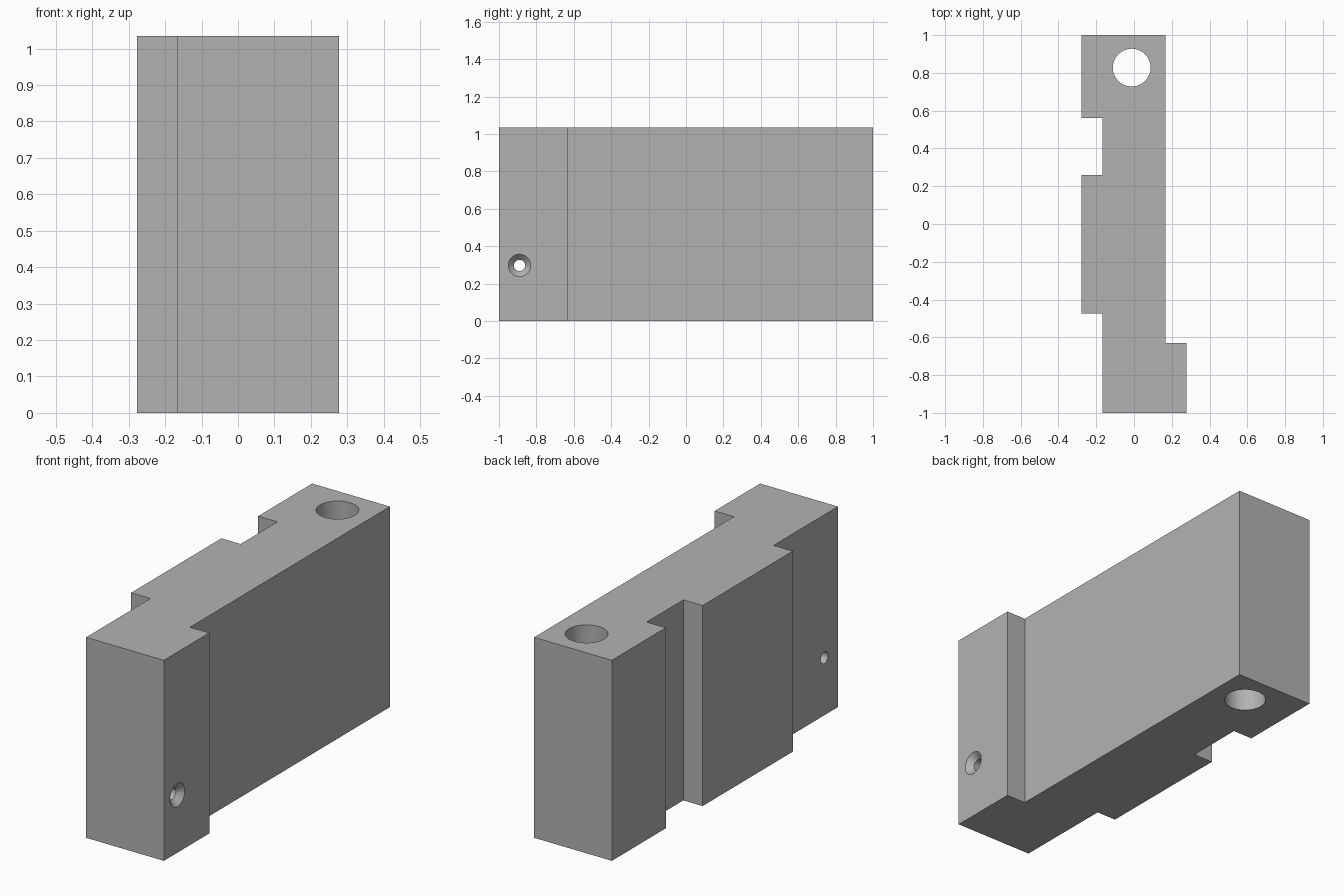
import bpy
import bmesh
from math import pi
from mathutils import Matrix, Vector

cube = bpy.data.objects.get("Cube")
if cube:
    bpy.data.objects.remove(cube, do_unlink=True)

HEIGHT = 1.035

grey = bpy.data.materials.new("plain grey")
grey.use_nodes = True
colour = (0.45, 0.45, 0.45, 1)
grey.diffuse_color = colour
grey.node_tree.nodes["Principled BSDF"].inputs["Base Color"].default_value = colour


def make_object(name, bm):
    mesh = bpy.data.meshes.new(name)
    bmesh.ops.recalc_face_normals(bm, faces=bm.faces)
    bm.to_mesh(mesh)
    bm.free()
    mesh.materials.append(grey)
    obj = bpy.data.objects.new(name, mesh)
    bpy.context.collection.objects.link(obj)
    return obj


def cutter(name, centre, r1, r2, depth, turn=Matrix()):
    """Round cutter along z, turned and moved to its centre."""
    bm = bmesh.new()
    bmesh.ops.create_cone(bm, cap_ends=True, segments=64, radius1=r1, radius2=r2,
                          depth=depth, matrix=Matrix.Translation(Vector(centre)) @ turn)
    obj = make_object(name, bm)
    obj.hide_render = True
    obj.hide_set(True)
    return obj


# Block: stepped outline extruded upward
outline = [(-0.167, -1), (0.277, -1), (0.277, -0.63), (0.167, -0.63), (0.167, 1),
           (-0.277, 1), (-0.277, 0.56), (-0.167, 0.56), (-0.167, 0.26),
           (-0.277, 0.26), (-0.277, -0.475), (-0.167, -0.475)]
bm = bmesh.new()
base = bm.faces.new([bm.verts.new((x, y, 0)) for x, y in outline])
top = bmesh.ops.extrude_face_region(bm, geom=[base])["geom"]
bmesh.ops.translate(bm, vec=(0, 0, HEIGHT),
                    verts=[v for v in top if isinstance(v, bmesh.types.BMVert)])
block = make_object("stepped_block", bm)

# Vertical bore, cross screw hole and its countersink
sideways = Matrix.Rotation(pi / 2, 4, "Y")
cutters = [
    cutter("vertical_bore", (-0.012, 0.828, HEIGHT / 2), 0.1, 0.1, 2),
    cutter("screw_hole", (0, -0.89, 0.297), 0.03, 0.03, 1, sideways),
    cutter("countersink", (0.267, -0.89, 0.297), 0.03, 0.07, 0.04, sideways),
]
for tool in cutters:
    cut = block.modifiers.new(tool.name, "BOOLEAN")
    cut.operation = "DIFFERENCE"
    cut.solver = "EXACT"
    cut.object = tool

# Apply the cuts, then smooth only the round walls
bpy.context.view_layer.objects.active = block
block.select_set(True)
for tool in cutters:
    bpy.ops.object.modifier_apply(modifier=tool.name)
    bpy.data.objects.remove(tool, do_unlink=True)
bpy.ops.object.shade_smooth_by_angle(angle=pi / 6)
